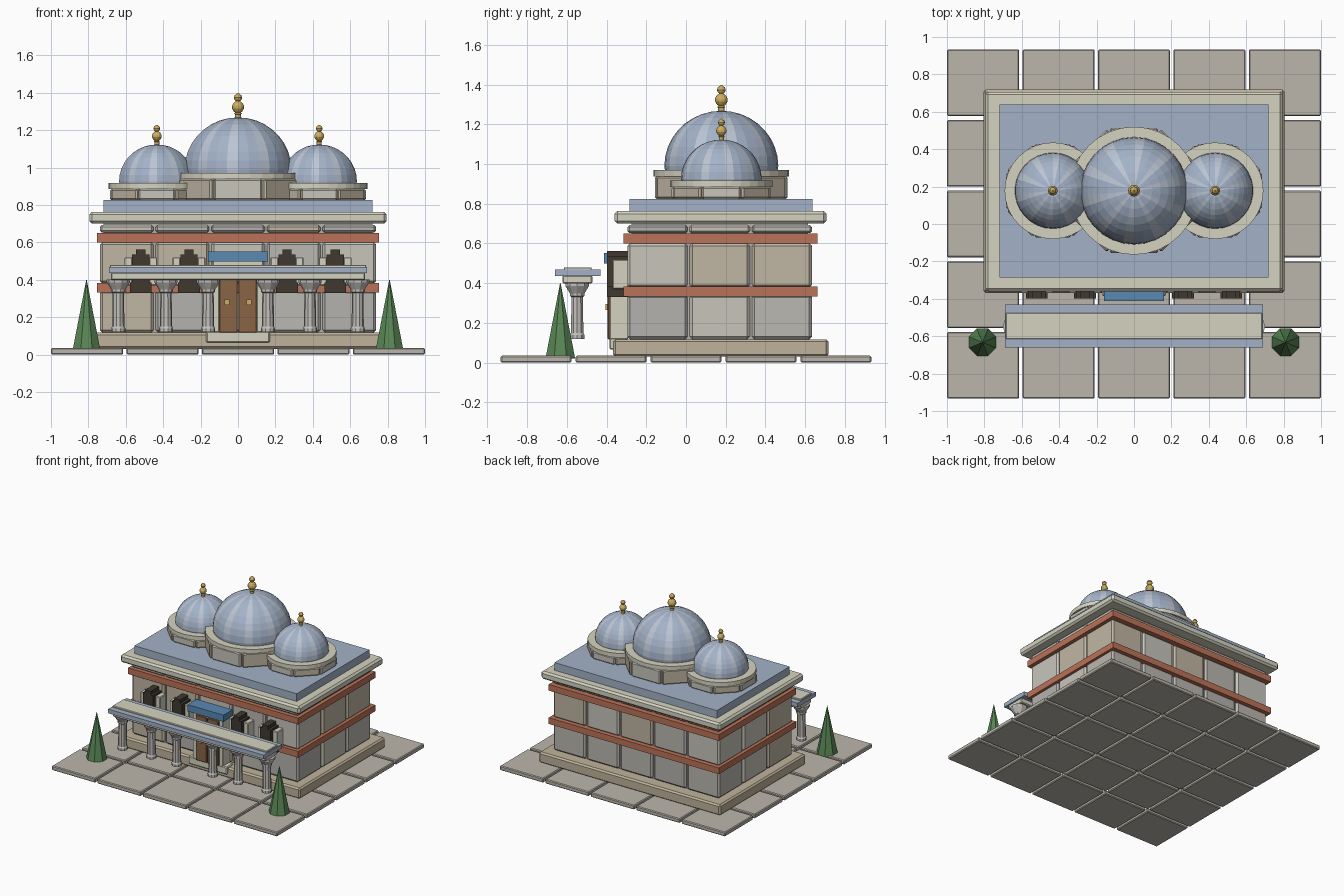
import bpy, bmesh, math, random
from mathutils import Matrix

if "Cube" in bpy.data.objects:
    bpy.data.objects.remove(bpy.data.objects["Cube"])
random.seed(4)

COL = dict(cream=(.66, .65, .53), tan=(.52, .45, .33), red=(.50, .17, .10), blue=(.37, .45, .58),
           light=(.50, .56, .66), gold=(.60, .42, .12), brown=(.25, .13, .06), black=(.05, .04, .03),
           sign=(.10, .25, .45), green=(.10, .24, .09), grey=(.55, .53, .50),
           s0=(.50, .48, .44), s1=(.53, .47, .37), s2=(.58, .56, .50), s3=(.46, .45, .43), paving=(.50, .47, .41))
MATS = {}


def mat(c):
    if c not in MATS:
        MATS[c] = bpy.data.materials.new(c)
        MATS[c].diffuse_color = (*COL[c], 1)
    return MATS[c]


def finish(name, bm, *cols):
    me = bpy.data.meshes.new(name)
    bmesh.ops.recalc_face_normals(bm, faces=bm.faces)
    bm.to_mesh(me)
    bm.free()
    ob = bpy.data.objects.new(name, me)
    bpy.context.collection.objects.link(ob)
    for c in cols:
        me.materials.append(mat(c))
    return ob


def box(name, x, y, z, col, bevel=0, rot=None):
    """Box from (min, max) ranges, optionally bevelled and rotated."""
    bm = bmesh.new()
    bmesh.ops.create_cube(bm, size=1)
    for v in bm.verts:
        v.co = [r[0] + (c + .5) * (r[1] - r[0]) for c, r in zip(v.co, (x, y, z))]
    if bevel:
        bmesh.ops.bevel(bm, geom=bm.edges[:], offset=bevel, segments=1, affect='EDGES')
    if rot:
        bm.transform(rot)
    return finish(name, bm, col)


def lathe(name, profile, at, sides, *cols, stripe=None, turn=0):
    """Revolve (radius, z) points around a vertical axis."""
    bm = bmesh.new()
    rings = []
    for r, z in profile:
        rings.append([bm.verts.new((at[0] + r * math.cos(a), at[1] + r * math.sin(a), z))
                      for a in (turn + math.tau * i / sides for i in range(sides))])
    for lo, hi in zip(rings, rings[1:]):
        for i in range(sides):
            j = (i + 1) % sides
            f = bm.faces.new((lo[i], lo[j], hi[j], hi[i]))
            if stripe:
                f.material_index = int(i % stripe == 0)
    bm.faces.new(rings[0])
    bm.faces.new(rings[-1])
    bmesh.ops.remove_doubles(bm, verts=bm.verts, dist=1e-5)
    return finish(name, bm, *cols)


CY = .175  # building centre in y

# paving slabs
for i in range(5):
    for j in range(5):
        cx, cy = (i - 2) * .4035, (j - 2) * .3775
        box('paving_slab', (cx - .193, cx + .193), (cy - .178, cy + .178), (0, .035), 'paving', .006)

# plinth and landing
box('plinth', (-.805, .805), (CY - .543, CY + .543), (.03, .117), 'tan', .012)
box('landing', (-.17, .17), (-.385, -.30), (.065, .125), 'cream', .006)

# stone walls: perimeter cells of a 5 x 3 grid, two storeys and a thin top course
for z0, z1 in ((.117, .342), (.378, .602), (.652, .692)):
    for i in range(5):
        for j in range(3):
            if 0 < i < 4 and j == 1:
                continue
            x, y = -.744 + i * .2976, -.30 + j * .3133
            box('wall_stone', (x + .006, x + .292), (y + .005, y + .308), (z0, z1),
                random.choice(('s0', 's1', 's2', 's3')), min(.014, (z1 - z0) / 4))
box('wall_core', (-.72, .72), (-.275, .615), (.11, .70), 's3')

# red string courses, cornice and roof
for z in (.333, .60):
    box('red_band', (-.755, .755), (CY - .49, CY + .487), (z, z + .05), 'red')
box('cornice', (-.795, .795), (CY - .535, CY + .532), (.70, .763), 'cream', .014)
box('roof_slab', (-.72, .72), (-.285, .638), (.76, .825), 'blue')


def dome(label, x, r, ring_r, drum_z, ring_z, dome_z, top, ball):
    at = (x, CY + .003)
    # drum of eight blocks
    w = ring_r * .375
    for k in range(8):
        box(label + '_drum_block', (-w, w), (ring_r - .09, ring_r - .008), drum_z, 's1' if k % 2 else 's2', .008,
            Matrix.Translation((*at, 0)) @ Matrix.Rotation(k * math.pi / 4, 4, 'Z'))
    lathe(label + '_drum_core', [(ring_r - .07, drum_z[0]), (ring_r - .07, ring_z[0])], at, 16, 'black')
    lathe(label + '_ring', [(ring_r, ring_z[0]), (ring_r, ring_z[1])], at, 32, 'cream')
    # striped hemisphere with a short upright foot
    h = top - dome_z
    prof = [(r * .985, ring_z[1] - .01)]
    prof += [(r * math.cos(t), dome_z + h * math.sin(t)) for t in (math.pi / 2 * k / 9 for k in range(10))]
    lathe(label + '_shell', prof, at, 30, 'blue', 'light', stripe=3, turn=math.pi / 30)
    # gilded finial
    b = ball
    fp = [(.5, -.4), (.5, .5), (.65, .6), (.45, .8), (.7, 1), (1, 1.5), (1, 1.9), (.75, 2.4), (.35, 2.7),
          (.6, 3), (.7, 3.3), (.55, 3.7), (.1, 4.05)]
    lathe(label + '_finial', [(p * b, top + q * b) for p, q in fp], at, 12, 'gold')


dome('main_dome', 0, .287, .342, (.825, .938), (.938, .97), .99, 1.268, .032)
for s in (-1, 1):
    dome('side_dome', s * .434, .203, .258, (.825, .885), (.885, .918), .925, 1.123, .026)

# door with surround, leaves, handles and panel above
for s in (-1, 1):
    box('door_jamb', sorted((s * .10, s * .135)), (-.385, -.29), (.117, .52), 'cream', .005)
    box('door_leaf', sorted((s * .002, s * .10)), (-.395, -.30), (.117, .48), 'brown', .004)
    box('door_handle', sorted((s * .045, s * .073)), (-.405, -.39), (.265, .295), 'gold')
box('door_lintel', (-.135, .135), (-.385, -.29), (.47, .52), 'cream', .005)
box('blue_panel', (-.16, .16), (-.412, -.30), (.498, .552), 'sign')

# upper windows: frame with a dark stepped opening
for x in (-.52, -.262, .262, .52):
    for s in (-1, 1):
        box('window_jamb', sorted((x + s * .045, x + s * .088)), (-.37, -.29), (.37, .52), 'cream', .005)
    for w, z0, z1 in ((.058, .33, .385), (.046, .36, .535), (.025, .53, .562)):
        box('window_opening', (x - w, x + w), (-.398, -.29), (z0, z1), 'black')

# portico roof and beam
box('portico_roof', (-.69, .69), (-.66, -.43), (.435, .468), 'blue')
box('portico_beam', (-.68, .68), (-.622, -.472), (.398, .44), 'cream', .006)
box('portico_cap', (-.685, .685), (-.615, -.475), (.46, .48), 'cream', .004)

# columns with flared capitals
for x in (.16, .385, .64):
    for s in (-1, 1):
        lathe('column', [(.038, .12), (.038, .14), (.033, .15), (.030, .33), (.038, .335), (.038, .348),
                         (.062, .385), (.062, .402)], (s * x, -.548), 10, 'grey')

# cone trees
for s in (-1, 1):
    lathe('cone_tree', [(.081, .02), (.001, .402)], (s * .81, -.633), 8, 'green', turn=math.pi / 8)

for m in bpy.data.materials:
    if m.users and not m.is_grease_pencil:
        m.use_nodes = True
        m.node_tree.nodes["Principled BSDF"].inputs["Base Color"].default_value = m.diffuse_color
